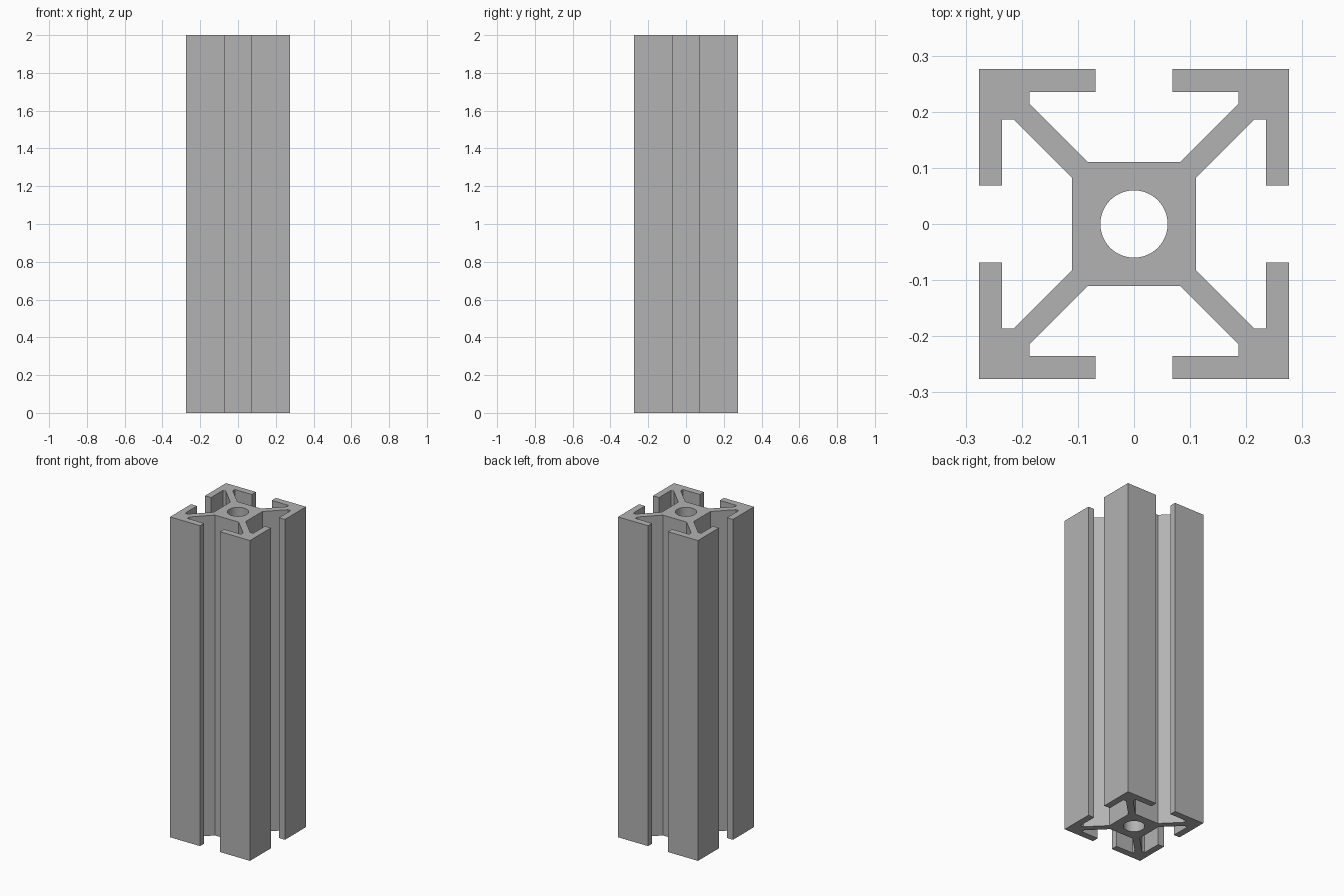
import bpy, bmesh, math
from mathutils import Vector, Matrix

cube = bpy.data.objects.get("Cube")
if cube:
    bpy.data.objects.remove(cube, do_unlink=True)

LENGTH = 2.0
HOLE_RADIUS = 0.06
HOLE_SIDES = 64

# Bare aluminium
metal = bpy.data.materials.new("grey_metal")
metal.use_nodes = True
colour = (0.45, 0.45, 0.45, 1)
metal.diffuse_color = colour
metal.node_tree.nodes["Principled BSDF"].inputs["Base Color"].default_value = colour

# Half of one corner: core, diagonal web, notch, lip, outer corner
half = [(0.1105, 0.082), (0.215, 0.1865), (0.235, 0.1865),
        (0.235, 0.069), (0.276, 0.069)]
corner = half + [(0.276, 0.276)] + [(y, x) for x, y in reversed(half)]

# Four rotated corners make the outline
outline = []
for k in range(4):
    turn = Matrix.Rotation(k * math.pi / 2, 3, 'Z')
    outline += [turn @ Vector((x, y, 0)) for x, y in corner]

# Centre bore
bore = [Vector((HOLE_RADIUS * math.cos(a), HOLE_RADIUS * math.sin(a), 0))
        for a in (2 * math.pi * i / HOLE_SIDES for i in range(HOLE_SIDES))]


def add_loop(bm, points):
    verts = [bm.verts.new(p) for p in points]
    return [bm.edges.new((v, verts[(i + 1) % len(verts)]))
            for i, v in enumerate(verts)]


# Fill the cross-section and extrude it to full length
bm = bmesh.new()
edges = add_loop(bm, outline) + add_loop(bm, bore)
bmesh.ops.triangle_fill(bm, edges=edges, use_beauty=True, normal=(0, 0, 1))
result = bmesh.ops.extrude_face_region(bm, geom=bm.faces[:], use_keep_orig=True)
top = [g for g in result["geom"] if isinstance(g, bmesh.types.BMVert)]
bmesh.ops.translate(bm, verts=top, vec=(0, 0, LENGTH))
bmesh.ops.recalc_face_normals(bm, faces=bm.faces[:])

mesh = bpy.data.meshes.new("slotted_rail")
bm.to_mesh(mesh)
bm.free()
mesh.materials.append(metal)
rail = bpy.data.objects.new("slotted_rail", mesh)
bpy.context.collection.objects.link(rail)

# Smooth bore, crisp edges elsewhere
bpy.ops.object.select_all(action='DESELECT')
rail.select_set(True)
bpy.context.view_layer.objects.active = rail
bpy.ops.object.shade_smooth_by_angle(angle=math.radians(30))
